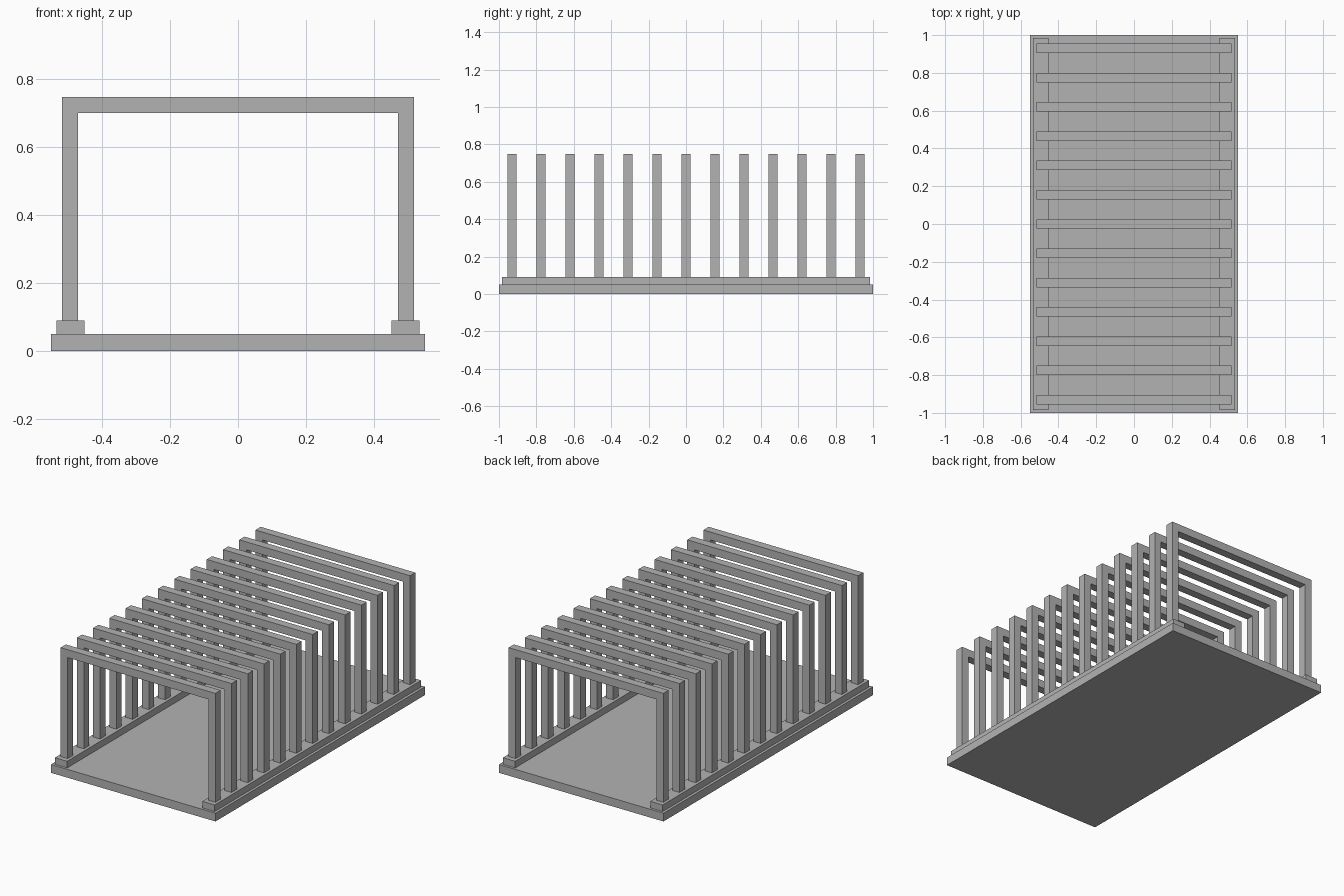
import bpy
import bmesh
from mathutils import Vector

cube = bpy.data.objects.get("Cube")
if cube:
    bpy.data.objects.remove(cube, do_unlink=True)

# Single plain grey
grey = bpy.data.materials.new("plain_grey")
grey.use_nodes = True
grey.diffuse_color = (0.45, 0.45, 0.45, 1)
grey.node_tree.nodes["Principled BSDF"].inputs["Base Color"].default_value = grey.diffuse_color


def extrude_profile(name, profile, depth, y=0):
    """Extrude a closed (x, z) outline along y, centred on the given y."""
    bm = bmesh.new()
    face = bm.faces.new([bm.verts.new((x, -depth / 2, z)) for x, z in profile])
    result = bmesh.ops.extrude_face_region(bm, geom=[face])
    moved = [v for v in result["geom"] if isinstance(v, bmesh.types.BMVert)]
    bmesh.ops.translate(bm, verts=moved, vec=Vector((0, depth, 0)))
    bmesh.ops.recalc_face_normals(bm, faces=bm.faces)
    mesh = bpy.data.meshes.new(name)
    bm.to_mesh(mesh)
    bm.free()
    mesh.materials.append(grey)
    obj = bpy.data.objects.new(name, mesh)
    obj.location.y = y
    bpy.context.collection.objects.link(obj)
    return obj


def rectangle(x0, x1, z0, z1):
    return [(x0, z0), (x1, z0), (x1, z1), (x0, z1)]


BASE_TOP, RAIL_TOP = 0.05, 0.09
BEAM_BOTTOM, BEAM_TOP = 0.70, 0.748
INNER, OUTER = 0.47, 0.517

# Floor slab and the two side rails
extrude_profile("base_slab", rectangle(-0.55, 0.55, 0, BASE_TOP), 2)
extrude_profile("left_rail", rectangle(0.452, 0.534, BASE_TOP, RAIL_TOP), 1.97)
extrude_profile("right_rail", rectangle(-0.534, -0.452, BASE_TOP, RAIL_TOP), 1.97)

# Row of arch frames, each two posts and a beam
half = [(INNER, BEAM_BOTTOM), (INNER, RAIL_TOP), (OUTER, RAIL_TOP), (OUTER, BEAM_TOP)]
arch = half + [(-x, z) for x, z in reversed(half)]
COUNT, SPACING = 13, 0.155
for i in range(COUNT):
    extrude_profile(f"arch_frame_{i + 1}", arch, 0.05, (i - (COUNT - 1) / 2) * SPACING)
